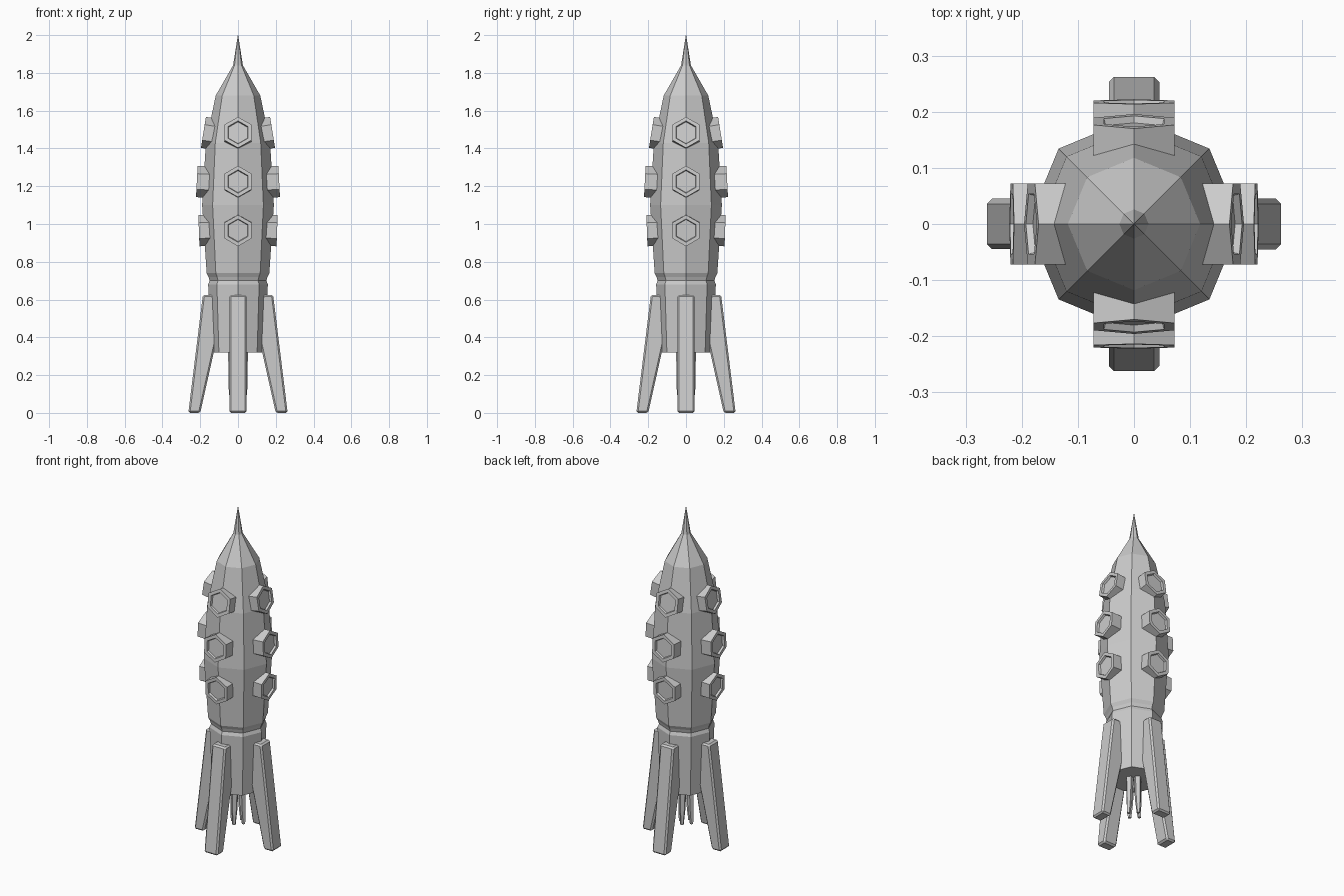
import bpy, bmesh
from math import radians, pi, cos, sin
from mathutils import Matrix, Vector

if "Cube" in bpy.data.objects:
    bpy.data.objects.remove(bpy.data.objects["Cube"])


def finish(bm, name, bevel=0):
    bmesh.ops.recalc_face_normals(bm, faces=bm.faces)
    mesh = bpy.data.meshes.new(name)
    bm.to_mesh(mesh)
    bm.free()
    obj = bpy.data.objects.new(name, mesh)
    bpy.context.collection.objects.link(obj)
    if bevel:
        mod = obj.modifiers.new("bevel", 'BEVEL')
        mod.width = bevel
        mod.segments = 1
        mod.limit_method = 'ANGLE'
    return obj


def loft(bm, rings):
    """Skin a list of equal-length point rings and cap both ends."""
    loops = [[bm.verts.new(p) for p in ring] for ring in rings]
    n = len(loops[0])
    for a, b in zip(loops, loops[1:]):
        for i in range(n):
            j = (i + 1) % n
            bm.faces.new((a[i], a[j], b[j], b[i]))
    bm.faces.new(loops[0])
    bm.faces.new(loops[-1])


def ring(sides, r, z, start=0.0, cx=0.0, cy=0.0):
    return [Vector((cx + r * cos(start + 2 * pi * i / sides),
                    cy + r * sin(start + 2 * pi * i / sides), z)) for i in range(sides)]


# Eight-sided hull with a groove above the fins and a needle nose
profile = [(0.143, 0.32), (0.158, 0.68), (0.15, 0.70), (0.156, 0.72), (0.166, 0.74),
           (0.19, 1.10), (0.17, 1.43), (0.118, 1.68), (0.026, 1.84), (0.0008, 2.0)]
bm = bmesh.new()
loft(bm, [ring(8, r, z) for r, z in profile])
finish(bm, "hull")

# Four splayed fins with chamfered edges
fin_profile = [(0.2, 0.0), (0.263, 0.0), (0.186, 0.625), (0.06, 0.625)]
for k, side in enumerate(("right", "back", "left", "front")):
    bm = bmesh.new()
    loft(bm, [[Vector((x, y, z)) for x, z in fin_profile] for y in (-0.045, 0.045)])
    bm.transform(Matrix.Rotation(k * pi / 2, 4, 'Z'))
    finish(bm, side + "_fin", 0.009)

# Hexagonal portholes: rim with recessed pane, following the hull's slope
rows = [("upper", 1.485, 0.183, 9), ("middle", 1.225, 0.218, 3), ("lower", 0.965, 0.207, -2)]
for k, side in enumerate(("right", "back", "left", "front")):
    for row, z, dist, tilt in rows:
        bm = bmesh.new()
        loft(bm, [ring(6, 0.083, -0.08), ring(6, 0.083, 0.0),
                  ring(6, 0.062, 0.0), ring(6, 0.058, -0.012)])
        place = (Matrix.Rotation(k * pi / 2, 4, 'Z')
                 @ Matrix.Translation((dist, 0, z))
                 @ Matrix.Rotation(radians(90 - tilt), 4, 'Y'))
        bm.transform(place)
        finish(bm, f"{side}_{row}_porthole")

# Thin exhaust tongues under the hull
for k in range(4):
    a = k * pi / 2
    c, s = cos(a), sin(a)
    bm = bmesh.new()
    loft(bm, [ring(5, r, z, a, d * c, d * s)
              for r, z, d in ((0.022, 0.33, 0.03), (0.017, 0.18, 0.034), (0.01, 0.095, 0.038))])
    finish(bm, f"exhaust_tongue_{k + 1}")
